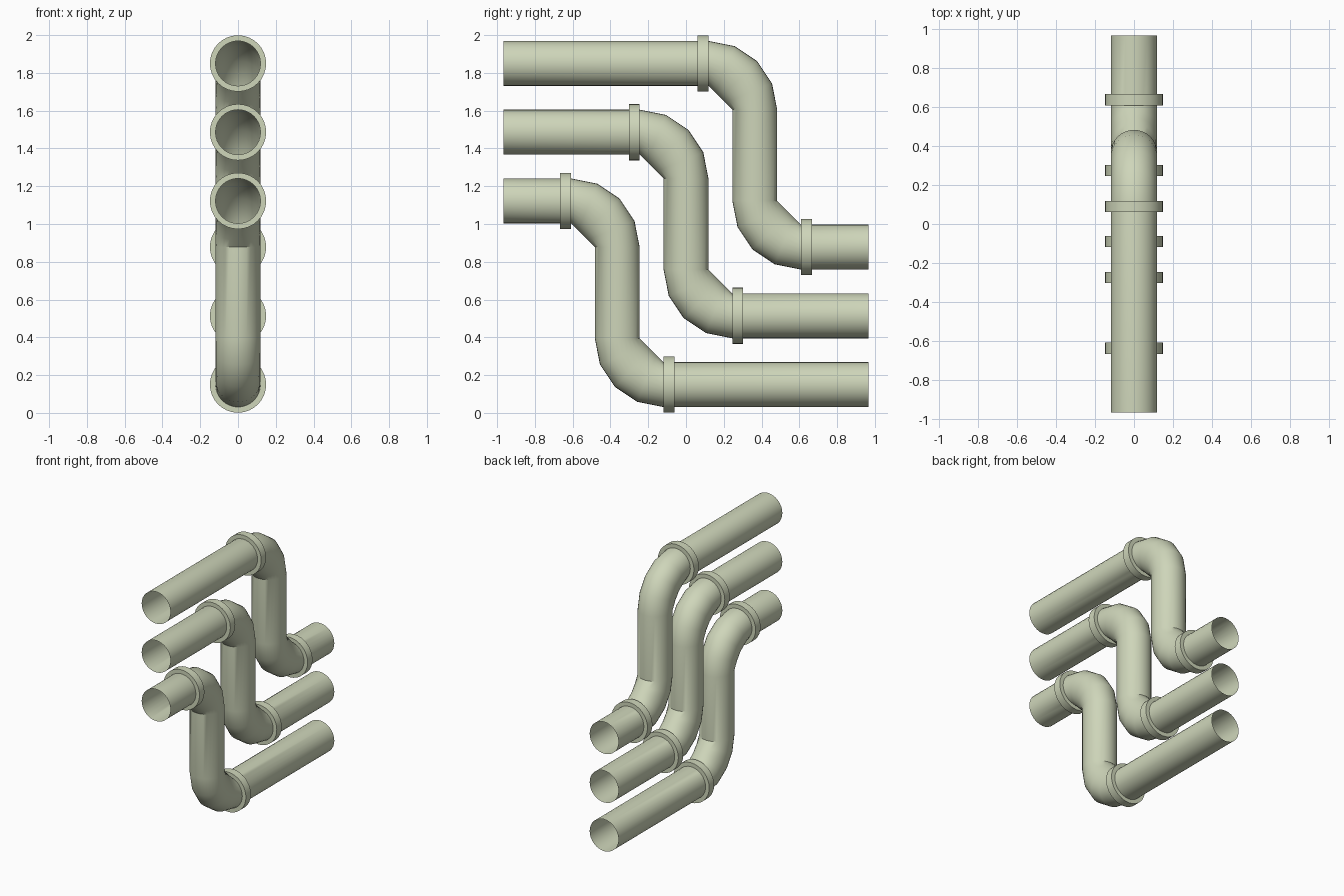
import bpy, bmesh, math
from mathutils import Vector

if "Cube" in bpy.data.objects:
    bpy.data.objects.remove(bpy.data.objects["Cube"])

R, BEND, FLANGE_R, SIDES, STEPS = 0.119, 0.245, 0.149, 32, 4
END = 0.967

mat = bpy.data.materials.new("pale sage paint")
mat.diffuse_color = (0.62, 0.67, 0.49, 1)
mat.use_nodes = True
mat.node_tree.nodes["Principled BSDF"].inputs["Base Color"].default_value = mat.diffuse_color


def finish(bm, name):
    bmesh.ops.recalc_face_normals(bm, faces=bm.faces)
    me = bpy.data.meshes.new(name)
    bm.to_mesh(me)
    bm.free()
    ob = bpy.data.objects.new(name, me)
    bpy.context.collection.objects.link(ob)
    me.materials.append(mat)
    bpy.ops.object.select_all(action='DESELECT')
    ob.select_set(True)
    bpy.context.view_layer.objects.active = ob
    bpy.ops.object.shade_smooth_by_angle(angle=math.radians(35))
    return ob


def ring(bm, pos, tangent):
    """Circle of vertices across the pipe; tangent lies in the yz plane."""
    side = Vector((0, -tangent.z, tangent.y))
    out = []
    for i in range(SIDES):
        a = 2 * math.pi * i / SIDES
        out.append(bm.verts.new(pos + R * (math.cos(a) * side + Vector((math.sin(a) * 1.0, 0, 0)))))
    return out


def elbow(bm, centre, start, end):
    """Quarter bend of rings; the inside of the bend is nearly a straight chord."""
    rings = []
    for k in range(STEPS + 1):
        t = math.pi / 2 * k / STEPS
        d = start * math.cos(t) + end * math.sin(t)
        tan = end * math.cos(t) - start * math.sin(t)
        rg = ring(bm, centre + BEND * d, tan)
        cut = 1 - math.cos(math.pi / 4) / math.cos(t - math.pi / 4)
        for v in rg:
            off = v.co - centre
            rho = off.dot(d)
            w = (BEND + R - rho) / (2 * R)
            v.co -= d * rho * w ** 3 * cut
        rings.append(rg)
    return rings


def pipe(name, y0, top, low):
    bm = bmesh.new()
    Y, Z = Vector((0, 1, 0)), Vector((0, 0, 1))
    rings = [ring(bm, Vector((0, -END, top)), Y)]
    rings += elbow(bm, Vector((0, y0 - BEND, top - BEND)), Z, Y)
    rings += elbow(bm, Vector((0, y0 + BEND, low + BEND)), -Y, -Z)
    rings.append(ring(bm, Vector((0, END, low)), Y))
    for a, b in zip(rings, rings[1:]):
        for i in range(SIDES):
            j = (i + 1) % SIDES
            bm.faces.new((a[i], a[j], b[j], b[i]))
    finish(bm, name)


def flange(name, y, z, half=0.029):
    """Ring collar with a square section."""
    bm = bmesh.new()
    section = [(R, -half), (FLANGE_R, -half), (FLANGE_R, half), (R, half)]
    loops = []
    for i in range(SIDES):
        a = 2 * math.pi * i / SIDES
        loops.append([bm.verts.new((r * math.sin(a), y + h, z + r * math.cos(a))) for r, h in section])
    for i in range(SIDES):
        a, b = loops[i], loops[(i + 1) % SIDES]
        for k in range(3):
            bm.faces.new((a[k], a[k + 1], b[k + 1], b[k]))
    finish(bm, name)


# three nested S-bend pipes, each stepped down and forward
for n, (label, shift) in enumerate((("upper", 0.364), ("middle", 0.0), ("lower", -0.364))):
    top, low = 1.486 + shift, 0.514 + shift
    pipe(label + "_pipe", shift, top, low)
    flange(label + "_front_flange", shift - 0.274, top)
    flange(label + "_back_flange", shift + 0.274, low)
